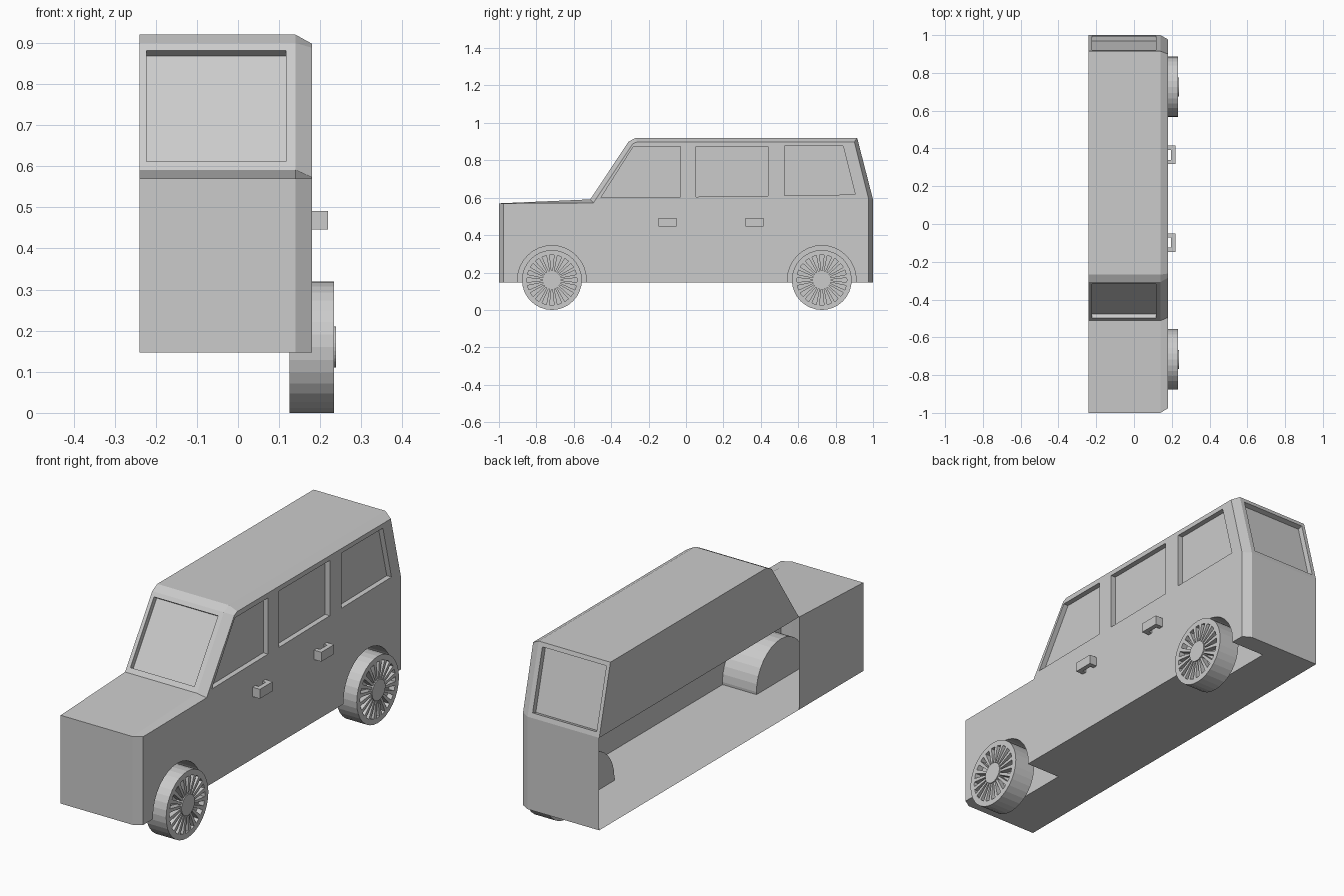
import bpy, bmesh
from math import sin, cos, pi
from mathutils import Vector

if "Cube" in bpy.data.objects:
    bpy.data.objects.remove(bpy.data.objects["Cube"])


def finish(bm, name):
    bmesh.ops.recalc_face_normals(bm, faces=bm.faces)
    me = bpy.data.meshes.new(name)
    bm.to_mesh(me)
    bm.free()
    ob = bpy.data.objects.new(name, me)
    bpy.context.collection.objects.link(ob)
    return ob


def add_prism(bm, pts, offset):
    """Closed prism from a planar outline and an extrusion vector."""
    a = [bm.verts.new(p) for p in pts]
    b = [bm.verts.new(Vector(p) + Vector(offset)) for p in pts]
    bm.faces.new(a)
    bm.faces.new(b[::-1])
    for i in range(len(a)):
        j = (i + 1) % len(a)
        bm.faces.new((a[i], a[j], b[j], b[i]))


def circle(x, y, z, r, n):
    return [(x, y + r * cos(2 * pi * i / n), z + r * sin(2 * pi * i / n)) for i in range(n)]


LEFT, CHAMFER, RIGHT = -0.24, 0.14, 0.18
WHEELS = {"front": -0.717, "rear": 0.726}

# Body shell: side profile swept across, with a chamfered right edge
outer = [(-1, .147), (-1, .57), (-.512, .591), (-.307, .9), (-.268, .92),
         (.915, .92), (1, .59), (1, .147)]
inner = [(-.975, .147), (-.975, .57), (-.495, .573), (-.285, .888), (-.262, .898),
         (.9, .898), (.977, .59), (.977, .147)]
bm = bmesh.new()
L, C, R = [[bm.verts.new((x, *p)) for p in prof]
           for x, prof in ((LEFT, outer), (CHAMFER, outer), (RIGHT, inner))]
mid = bm.verts.new((LEFT, outer[2][0], .147))
for A, B in ((L, C), (C, R)):
    for i in range(7):
        bm.faces.new((A[i], A[i + 1], B[i + 1], B[i]))
bm.faces.new((L[0], mid, L[7], C[7], R[7], R[0], C[0]))
bm.faces.new(R)
bm.faces.new((L[0], L[1], L[2], mid))
bm.faces.new(L[2:7])
bm.faces.new((L[2], L[6], L[7], mid))
body = finish(bm, "car_body")

# Window recess outlines and wheel well cutters
cutters = []


def cutter(pts, offset):
    bm = bmesh.new()
    add_prism(bm, pts, offset)
    ob = finish(bm, "recess_cutter")
    ob.hide_render = True
    cutters.append(ob)


DEPTH = .025
for win in ([(-.455, .6), (-.281, .874), (-.03, .874), (-.03, .605)],
            [(.053, .605), (.053, .875), (.438, .875), (.438, .61)],
            [(.527, .612), (.527, .876), (.84, .876), (.905, .617)]):
    cutter([(RIGHT - DEPTH, y, z) for y, z in win], (.1, 0, 0))


def end_window(lo, hi, z0, z1, side):
    """Recess in the sloped windscreen or tailgate."""
    lo, hi = Vector((0, *lo)), Vector((0, *hi))
    d = hi - lo
    n = Vector((0, d.z, -d.y)).normalized() * side
    p, q = [lo + d * ((z - lo.z) / d.z) - n * DEPTH for z in (z0, z1)]
    cutter([(x, v.y, v.z) for x, v in ((-.222, p), (.117, p), (.117, q), (-.222, q))], n * .1)


end_window(outer[2], outer[3], .612, .882, -1)
end_window(outer[6], outer[5], .612, .9, 1)
for y in WHEELS.values():
    cutter(circle(0, y, .16, .184, 32), (.3, 0, 0))

for c in cutters:
    m = body.modifiers.new("recess", 'BOOLEAN')
    m.operation, m.solver, m.object = 'DIFFERENCE', 'EXACT', c
bpy.context.view_layer.objects.active = body
for m in list(body.modifiers):
    bpy.ops.object.modifier_apply(modifier=m.name)
for c in cutters:
    bpy.data.objects.remove(c)

# Open the lower cabin on the inner side
bm = bmesh.new()
bm.from_mesh(body.data)
gap = [f for f in bm.faces if all(abs(v.co.x - LEFT) < 1e-4 for v in f.verts)
       and f.calc_center_median().y > -.45 and f.calc_center_median().z < .58]
bmesh.ops.delete(bm, geom=gap, context='FACES')
bm.to_mesh(body.data)
bm.free()

# Door handles: U-shaped grips
for name, y in (("front", -.147), ("rear", .318)):
    w, x0, x1 = .097, RIGHT - .002, .219
    u = [(x0, y), (x1, y), (x1, y + w), (x0, y + w), (x0, y + w - .022),
         (.197, y + w - .022), (.197, y + .022), (x0, y + .022)]
    bm = bmesh.new()
    add_prism(bm, [(a, b, .446) for a, b in u], (0, 0, .045))
    finish(bm, name + "_door_handle")

# Wheels: tyre tube with a recessed back, spokes and hub
N, SPOKES = 32, 20
for name, y in WHEELS.items():
    bm = bmesh.new()
    rings = [[bm.verts.new(p) for p in circle(x, y, .16, r, N)]
             for x, r in ((.125, .16), (.233, .16), (.233, .134), (.205, .134))]
    for A, B in zip(rings, rings[1:]):
        for i in range(N):
            j = (i + 1) % N
            bm.faces.new((A[i], A[j], B[j], B[i]))
    bm.faces.new(rings[0])
    bm.faces.new(rings[-1])
    finish(bm, name + "_tyre")

    bm = bmesh.new()
    add_prism(bm, circle(.204, y, .16, .05, N), (.034, 0, 0))
    for k in range(SPOKES):
        a = 2 * pi * (k + .5) / SPOKES
        bar = [(.046, -.005), (.136, -.009), (.136, .009), (.046, .005)]
        add_prism(bm, [(.204, y + r * cos(a) - t * sin(a), .16 + r * sin(a) + t * cos(a))
                       for r, t in bar], (.029, 0, 0))
    finish(bm, name + "_wheel_spokes")
